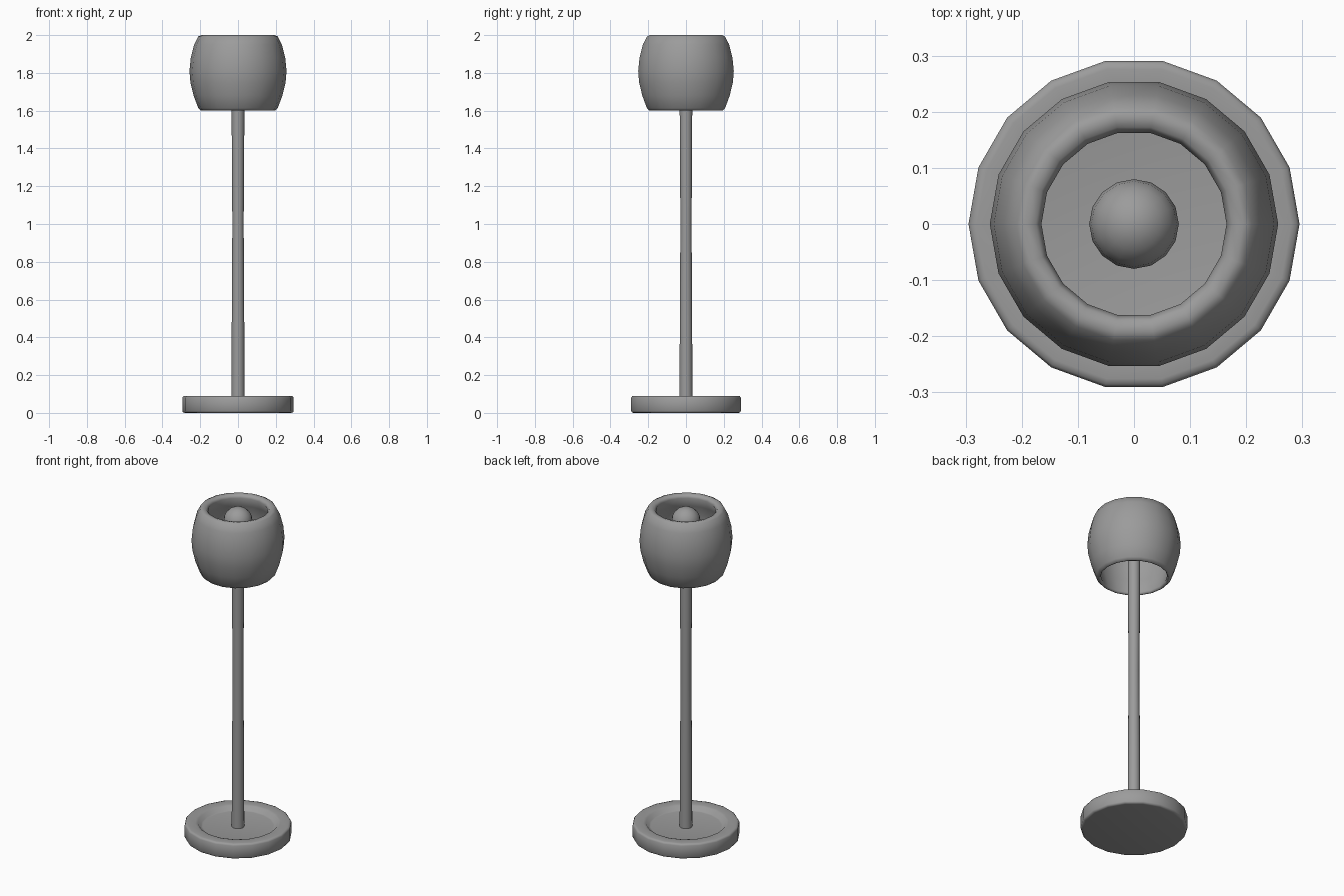
import bpy, bmesh, math

if "Cube" in bpy.data.objects:
    bpy.data.objects.remove(bpy.data.objects["Cube"])

SIDES = 18
GREY = bpy.data.materials.new("dark_grey")
GREY.diffuse_color = (0.33, 0.33, 0.33, 1)
GREY.use_nodes = True
GREY.node_tree.nodes["Principled BSDF"].inputs["Base Color"].default_value = GREY.diffuse_color


def lathe(name, profile, sides=SIDES, closed=False, angle=35):
    """Spin an (r, z) profile around z; a radius of 0 makes a pole."""
    bm = bmesh.new()
    rings = []
    for r, z in profile:
        if r == 0:
            rings.append([bm.verts.new((0, 0, z))] * sides)
        else:
            rings.append([bm.verts.new((r * math.cos(2 * math.pi * i / sides),
                                        r * math.sin(2 * math.pi * i / sides), z))
                          for i in range(sides)])
    pairs = list(zip(rings, rings[1:]))
    if closed:
        pairs.append((rings[-1], rings[0]))
    for a, b in pairs:
        for i in range(sides):
            j = (i + 1) % sides
            corners = list(dict.fromkeys((a[i], a[j], b[j], b[i])))
            bm.faces.new(corners)
    bmesh.ops.recalc_face_normals(bm, faces=bm.faces)
    mesh = bpy.data.meshes.new(name)
    bm.to_mesh(mesh)
    bm.free()
    mesh.materials.append(GREY)
    obj = bpy.data.objects.new(name, mesh)
    bpy.context.collection.objects.link(obj)
    bpy.ops.object.select_all(action='DESELECT')
    bpy.context.view_layer.objects.active = obj
    obj.select_set(True)
    bpy.ops.object.shade_smooth_by_angle(angle=math.radians(angle))
    return obj


# Round foot with softened edges and a shallow dish on top
lathe("base", [(0, 0), (0.28, 0), (0.29, 0.002), (0.295, 0.01), (0.295, 0.08),
               (0.29, 0.088), (0.28, 0.09), (0.236, 0.09), (0.222, 0.086),
               (0.205, 0.066), (0.195, 0.064), (0, 0.064)], angle=70)

# Slender stem, slightly waisted, running up into the bulb
lathe("stem", [(0, 0.05), (0.035, 0.05), (0.033, 0.5), (0.03, 1.0),
               (0.033, 1.45), (0.035, 1.87), (0, 1.87)])

# Thick barrel shade, open at both ends
lathe("shade", [(0.188, 1.6), (0.197, 1.6), (0.21, 1.613), (0.235, 1.68),
                (0.252, 1.75), (0.257, 1.81), (0.25, 1.88), (0.232, 1.95),
                (0.21, 1.993), (0.195, 2.0), (0.175, 1.995), (0.165, 1.98),
                (0.192, 1.92), (0.21, 1.85), (0.215, 1.78), (0.205, 1.7),
                (0.183, 1.612)], closed=True, angle=70)

# Round bulb
bulb = [(0.08 * math.sin(math.pi * k / 10), 1.92 - 0.08 * math.cos(math.pi * k / 10))
        for k in range(1, 10)]
lathe("bulb", [(0, 1.84)] + bulb + [(0, 2.0)], sides=16, angle=60)
